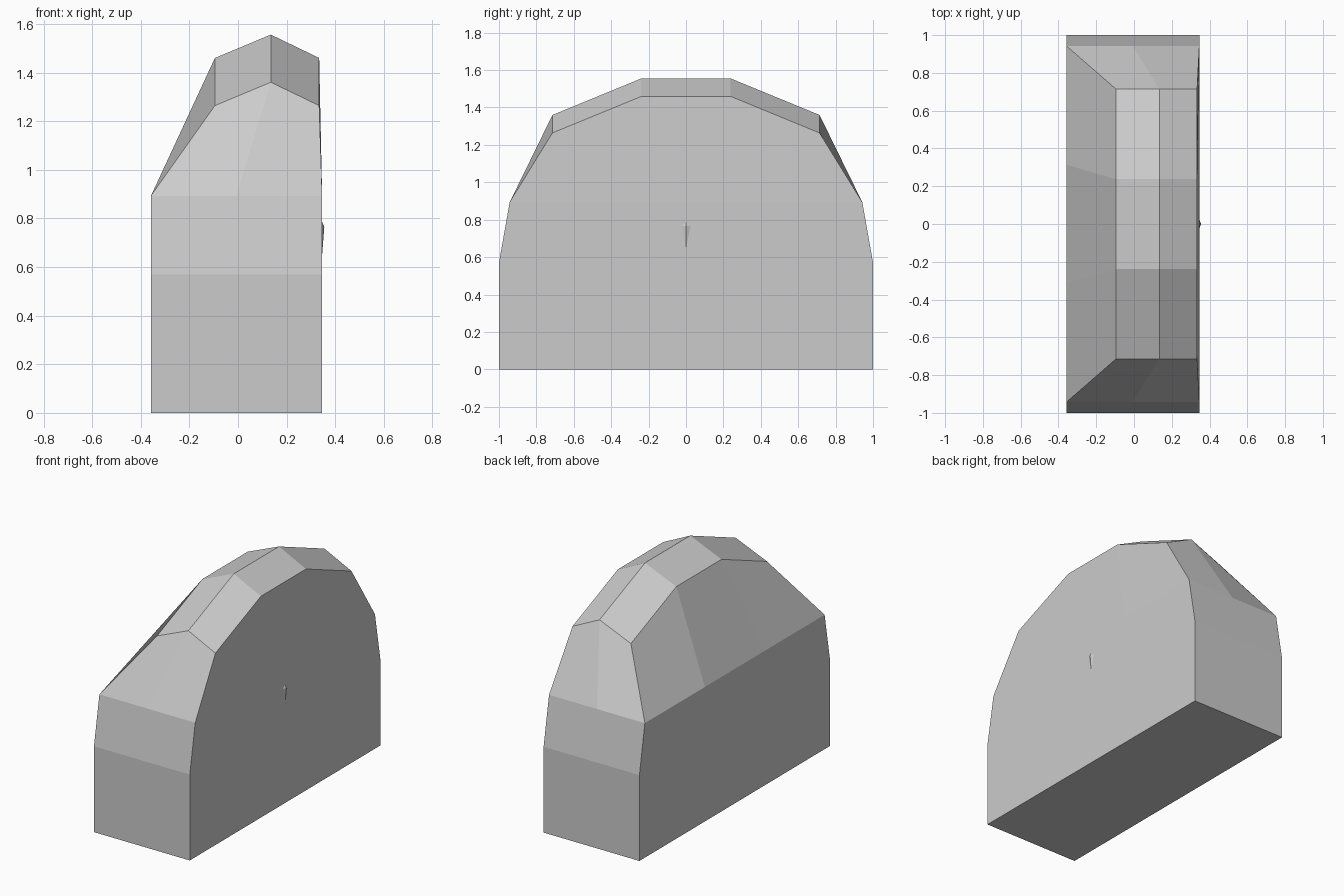
import bpy, bmesh

if "Cube" in bpy.data.objects:
    bpy.data.objects.remove(bpy.data.objects["Cube"])


def make_object(name, bm):
    bmesh.ops.recalc_face_normals(bm, faces=bm.faces)
    mesh = bpy.data.meshes.new(name)
    bm.to_mesh(mesh)
    bm.free()
    obj = bpy.data.objects.new(name, mesh)
    bpy.context.collection.objects.link(obj)
    return obj


# Body: stacked rings with 3 columns in x and 4 rows in y
bm = bmesh.new()
XS = (-0.358, -0.007, 0.346)
# z, half length, inner half length
LEVELS = [(0.0, 1.0, 0.333), (0.57, 1.0, 0.333), (0.893, 0.943, 0.314)]


def grid(xs, ys, height):
    return [[bm.verts.new((x, y, height(i, j))) for j, y in enumerate(ys)]
            for i, x in enumerate(xs)]


def outline(g):
    return ([g[0][j] for j in range(4)] + [g[1][3]] +
            [g[2][j] for j in (3, 2, 1, 0)] + [g[1][0]])


grids = [grid(XS, (-a, -b, b, a), lambda i, j, z=z: z) for z, a, b in LEVELS]

# Crown: low at its ends and sides, with a raised centre ridge
crown = grid((-0.095, 0.135, 0.334), (-0.714, -0.237, 0.237, 0.714),
             lambda i, j: 1.264 + (0.196 if j in (1, 2) else 0) + (0.096 if i == 1 else 0))
grids.append(crown)

for low, high in zip(grids, grids[1:]):
    a, b = outline(low), outline(high)
    for k in range(len(a)):
        n = (k + 1) % len(a)
        bm.faces.new((a[k], a[n], b[n], b[k]))
for i in range(2):
    for j in range(3):
        bm.faces.new((crown[i][j], crown[i + 1][j], crown[i + 1][j + 1], crown[i][j + 1]))
bm.faces.new(outline(grids[0]))
make_object("arched_body", bm)

# Tiny wedge poking out of the flat side
bm = bmesh.new()
tip = bm.verts.new((0.355, 0.0, 0.765))
rim = [bm.verts.new((0.34, y, z)) for y, z in
       ((-0.04, 0.768), (0.0, 0.57), (0.04, 0.768), (0.0, 0.80))]
for k in range(4):
    bm.faces.new((tip, rim[k], rim[(k + 1) % 4]))
bm.faces.new(rim)
make_object("side_nub", bm)
